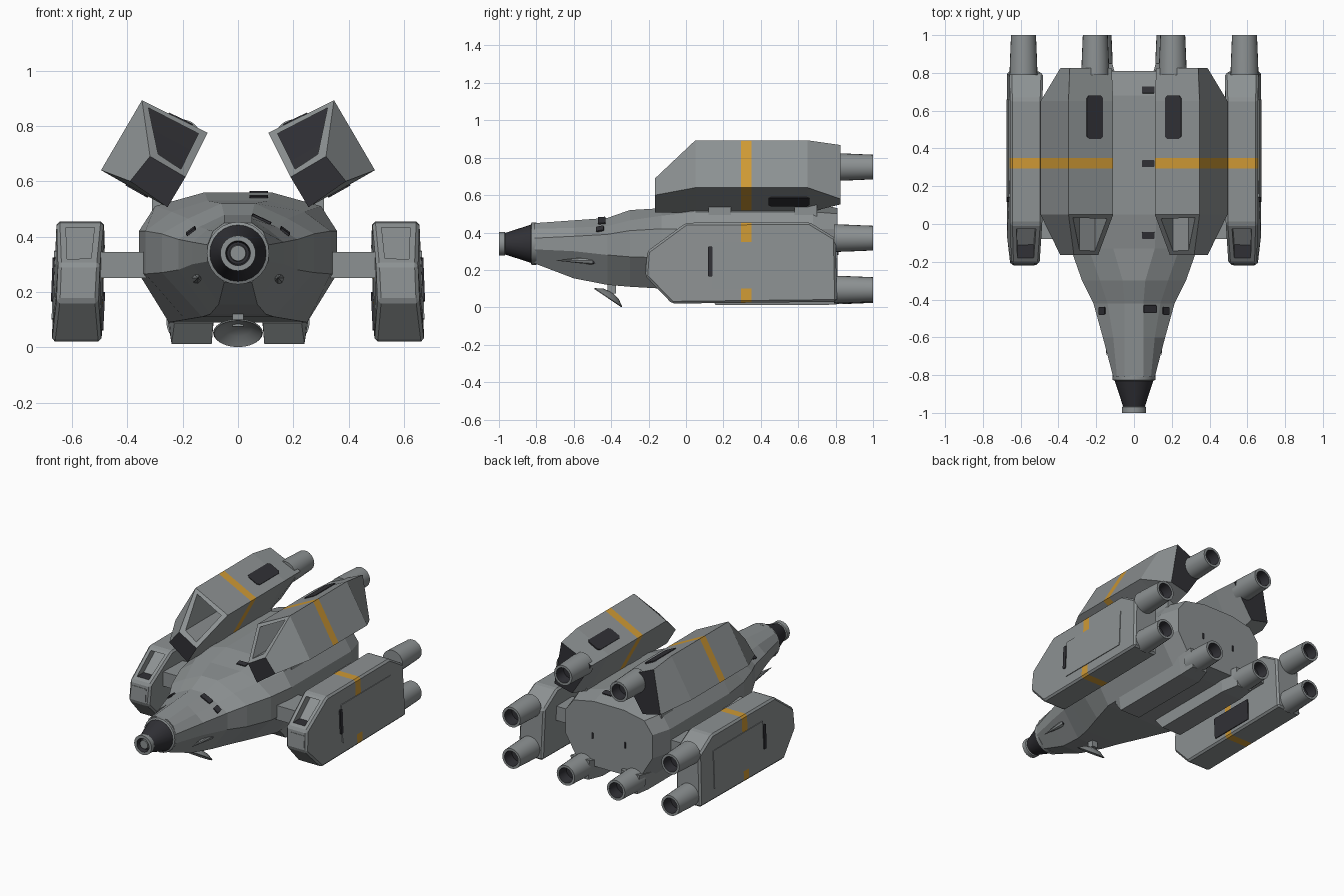
import bpy, bmesh, math
from mathutils import Vector, Matrix

if "Cube" in bpy.data.objects:
    bpy.data.objects.remove(bpy.data.objects["Cube"])


def material(name, rgb):
    m = bpy.data.materials.new(name)
    m.diffuse_color = (*rgb, 1)
    m.use_nodes = True
    m.node_tree.nodes["Principled BSDF"].inputs["Base Color"].default_value = m.diffuse_color
    return m


MATS = [material("hull grey", (0.265, 0.285, 0.29)),
        material("dark grey", (0.03, 0.03, 0.036)),
        material("orange stripe", (0.62, 0.32, 0.035))]
GREY, DARK, ORANGE = 0, 1, 2


def finish(name, bm, mirror=False, smooth=False):
    bmesh.ops.recalc_face_normals(bm, faces=bm.faces)
    me = bpy.data.meshes.new(name)
    for f in bm.faces:
        f.smooth = smooth
    bm.to_mesh(me)
    bm.free()
    for m in MATS:
        me.materials.append(m)
    if smooth:
        me.set_sharp_from_angle(angle=math.radians(35))
    ob = bpy.data.objects.new(name, me)
    bpy.context.collection.objects.link(ob)
    if mirror:
        mod = ob.modifiers.new("Mirror", 'MIRROR')
        mod.use_mirror_merge = False
    return ob


def loft(sections):
    """Skin closed rings of 3D points and cap both ends."""
    bm = bmesh.new()
    rings = [[bm.verts.new(p) for p in s] for s in sections]
    n = len(rings[0])
    for a, b in zip(rings, rings[1:]):
        for i in range(n):
            j = (i + 1) % n
            bm.faces.new((a[i], a[j], b[j], b[i]))
    bm.faces.new(rings[0])
    bm.faces.new(rings[-1])
    bmesh.ops.recalc_face_normals(bm, faces=bm.faces)
    bm.normal_update()
    return bm


def stripe(bm, y0=0.295, y1=0.35):
    for y in (y0, y1):
        bmesh.ops.bisect_plane(bm, geom=bm.verts[:] + bm.edges[:] + bm.faces[:],
                               plane_co=(0, y, 0), plane_no=(0, 1, 0))
    for f in bm.faces:
        c = f.calc_center_median()
        if y0 < c.y < y1 and f.material_index == GREY:
            f.material_index = ORANGE


def recess(bm, direction, inset, depth, floor):
    """Sink an inset intake into the largest face looking along direction."""
    d = Vector(direction).normalized()
    face = max((f for f in bm.faces if f.normal.dot(d) > 0.85), key=lambda f: f.calc_area())
    bmesh.ops.inset_individual(bm, faces=[face], thickness=inset)
    ext = bmesh.ops.extrude_discrete_faces(bm, faces=[face])["faces"][0]
    for v in ext.verts:
        v.co.y += depth
    ext.material_index = floor
    return ext


def lathe(name, profile, matrix, mats, segs=24, mirror=False):
    """Revolve (radius, y) points around the y axis; one material per band."""
    bm = bmesh.new()
    rings = []
    for r, y in profile:
        if r == 0:
            rings.append([bm.verts.new((0, y, 0))] * segs)
        else:
            rings.append([bm.verts.new((r * math.cos(t), y, r * math.sin(t)))
                          for t in (2 * math.pi * i / segs for i in range(segs))])
    for k, (a, b) in enumerate(zip(rings, rings[1:])):
        for i in range(segs):
            j = (i + 1) % segs
            f = bm.faces.new(list(dict.fromkeys((a[i], a[j], b[j], b[i]))))
            f.material_index = mats[k]
    bm.transform(matrix)
    return finish(name, bm, mirror, True)


def plate(name, centre, u, v, mat=DARK, cut=0.85, mirror=True, thick=0.008):
    """Thin plate with clipped corners; u and v are half-extent vectors."""
    c, u, v = Vector(centre), Vector(u), Vector(v)
    n = u.cross(v).normalized() * thick / 2
    k = 1 - (1 - cut) * v.length / u.length
    ring = [(k, 1), (1, cut), (1, -cut), (k, -1), (-k, -1), (-1, -cut), (-1, cut), (-k, 1)]
    bm = loft([[c + u * a + v * b + n * s for a, b in ring] for s in (-1, 1)])
    for f in bm.faces:
        f.material_index = mat
    return finish(name, bm, mirror)


def box(name, lo, hi, mirror=True):
    bm = loft([[(lo[0], y, lo[2]), (hi[0], y, lo[2]), (hi[0], y, hi[2]), (lo[0], y, hi[2])]
               for y in (lo[1], hi[1])])
    return finish(name, bm, mirror)


# Central hull: y, top half-width/z, shoulder x/z, side x, side upper/lower z, bottom x/z
stations = [
    (-.81, .05, .45, .09, .42, .11, .37, .31, .05, .235),
    (-.60, .05, .465, .11, .425, .165, .38, .30, .07, .155),
    (-.42, .05, .478, .14, .435, .215, .39, .28, .10, .12),
    (-.30, .06, .52, .18, .465, .275, .41, .27, .13, .11),
    (-.13, .11, .53, .24, .49, .335, .42, .265, .19, .10),
    (.05, .12, .56, .30, .51, .358, .42, .265, .25, .09),
    (.68, .12, .56, .30, .51, .358, .42, .265, .25, .09),
    (.81, .11, .53, .26, .50, .32, .42, .265, .22, .10)]
sections = []
for y, t, zt, s, zs, w, zu, zl, b, zb in stations:
    half = [(t, zt), (s, zs), (w, zu), (w, zl), (b, zb)]
    sections.append([(x, y, z) for x, z in half] + [(-x, y, z) for x, z in reversed(half)])
finish("hull", loft(sections))

# Nose: collar, dark cone and muzzle ring
lathe("nose", [(0, -.79), (.113, -.80), (.113, -.825), (.102, -.83), (.058, -.965), (.064, -.97),
               (.064, -1), (.045, -1), (.04, -.97), (.03, -.97), (.028, -.99), (0, -.99)],
      Matrix.Translation((0, 0, .34)), [0, 0, 0, 1, 0, 0, 0, 1, 1, 0, 0])

# Slim fairings low on the nose
lathe("lower_fairing", [(0, -.70), (.022, -.50), (.02, -.46), (0, -.46)],
      Matrix.Translation((.145, 0, .25)), [0, 1, 1], 8, True)

# Dish under the chin
lathe("dish", [(0, .035), (.05, .025), (.09, 0), (.086, -.004), (.048, .018), (0, .028)],
      Matrix.Translation((0, -.415, .052)) @ Matrix.Rotation(math.radians(56), 4, 'X'), [0] * 5)
box("dish_strut", (-.02, -.42, .075), (.02, -.375, .14), False)

# Tilted upper pods
A, B, C, D = (.347, .893), (.495, .64), (.255, .506), (.11, .775)
rings = [(-.165, [(.318, .69), (.39, .60), C, (.19, .615)]),
         (.05, [A, B, C, D]), (.65, [A, B, C, D]),
         (.825, [(.34, .868), (.39, .58), (.26, .55), (.118, .77)])]
bm = loft([[(x, y, z) for x, z in pts] for y, pts in rings])
for f in bm.faces:
    if abs(f.normal.y) > 0.95:
        f.material_index = DARK
recess(bm, (-.35, -.7, .6), .04, .40, DARK)
stripe(bm)
finish("upper_pod", bm, True)
plate("upper_pod_top_vent", (.208, .565, .824), (0, .115, 0), (.043, 0, .021), cut=.7)
plate("upper_pod_lower_vent", (.365, .55, .566), (0, .11, 0), (.04, 0, .0225), cut=.7)

# Pylons from hull to upper pods
box("front_pylon", (.24, .12, .44), (.31, .24, .56))
box("rear_pylon", (.24, .58, .44), (.31, .70, .56))

# Side pods: a side profile given an inner and an outer wall
profile = [(-.217, .166), (-.207, .30), (0, .452), (.66, .455), (.80, .37),
           (.807, .03), (-.075, .02)]
bm = loft([[(.478 + .05 * abs(z - .32) + .02 * (y < -.1), y, z) for y, z in profile],
           [(.674 - .04 * z - .012 * (y < -.1), y, z) for y, z in profile]])
bmesh.ops.bevel(bm, geom=bm.edges[:], offset=.012, segments=1, affect='EDGES')
bm.normal_update()
floor = recess(bm, (0, -.6, .8), .03, .07, GREY)
for e in floor.edges:  # dark sill of the intake
    for f in e.link_faces:
        if f is not floor and f.calc_center_median().z < floor.calc_center_median().z - .03:
            f.material_index = DARK
stripe(bm)
finish("side_pod", bm, True)
plate("side_pod_door", (.665, .40, .225), (0, .26, 0), (-.005, 0, .125), GREY, .97)
plate("side_pod_slot", (.669, .13, .245), (0, .013, 0), (-.0032, 0, .08), cut=.95)
plate("side_pod_inner_vent", (.4875, .36, .13), (0, .16, 0), (-.0035, 0, .07), cut=.95)
plate("side_pod_front_panel", (.583, -.212, .225), (.055, 0, 0), (0, .0035, .045), GREY, .95)

# Arms carrying the side pods
box("front_arm", (.33, -.08, .25), (.50, .12, .345))
box("rear_arm", (.31, .50, .25), (.50, .67, .345))

# Belly nacelles
bm = loft([[(x0, y, zt), (x1, y, zt), (x1 - .02, y, zb), (x0 + .01, y, zb)]
           for y, x0, x1, zt, zb in ((.10, .08, .25, .12, .085), (.16, .085, .26, .13, .012),
                                     (.74, .085, .26, .13, .012), (.85, .115, .255, .15, .02))])
finish("belly_nacelle", bm, True)

# Engine nozzles
for nm, x, z in (("upper_engine", .205, .75), ("side_engine_top", .585, .37),
                 ("side_engine_bottom", .585, .095), ("belly_engine", .185, .09)):
    lathe(nm, [(0, .79), (.074, .79), (.072, .86), (.066, 1), (.05, 1), (.044, .93), (0, .93)],
          Matrix.Translation((x, 0, z)), [0, 0, 0, 0, 1, 1], 24, True)

# Small dark hatches on the spine, the nose sides and the stern
for i, (y, z, dz) in enumerate(((.71, .556, -.004), (.32, .561, 0), (-.06, .544, .003))):
    plate(f"spine_hatch_{i}", (.075, y, z), (.033, 0, 0), (0, .018, dz), mirror=False)
plate("nose_hatch", (.085, -.45, .464), (.034, 0, -.016), (0, .02, .001), mirror=False)
plate("nose_side_hatch", (.17, -.46, .42), (0, .02, .004), (-.016, 0, .012))
plate("stern_slot", (.12, .811, .30), (.006, 0, 0), (0, 0, .02))
